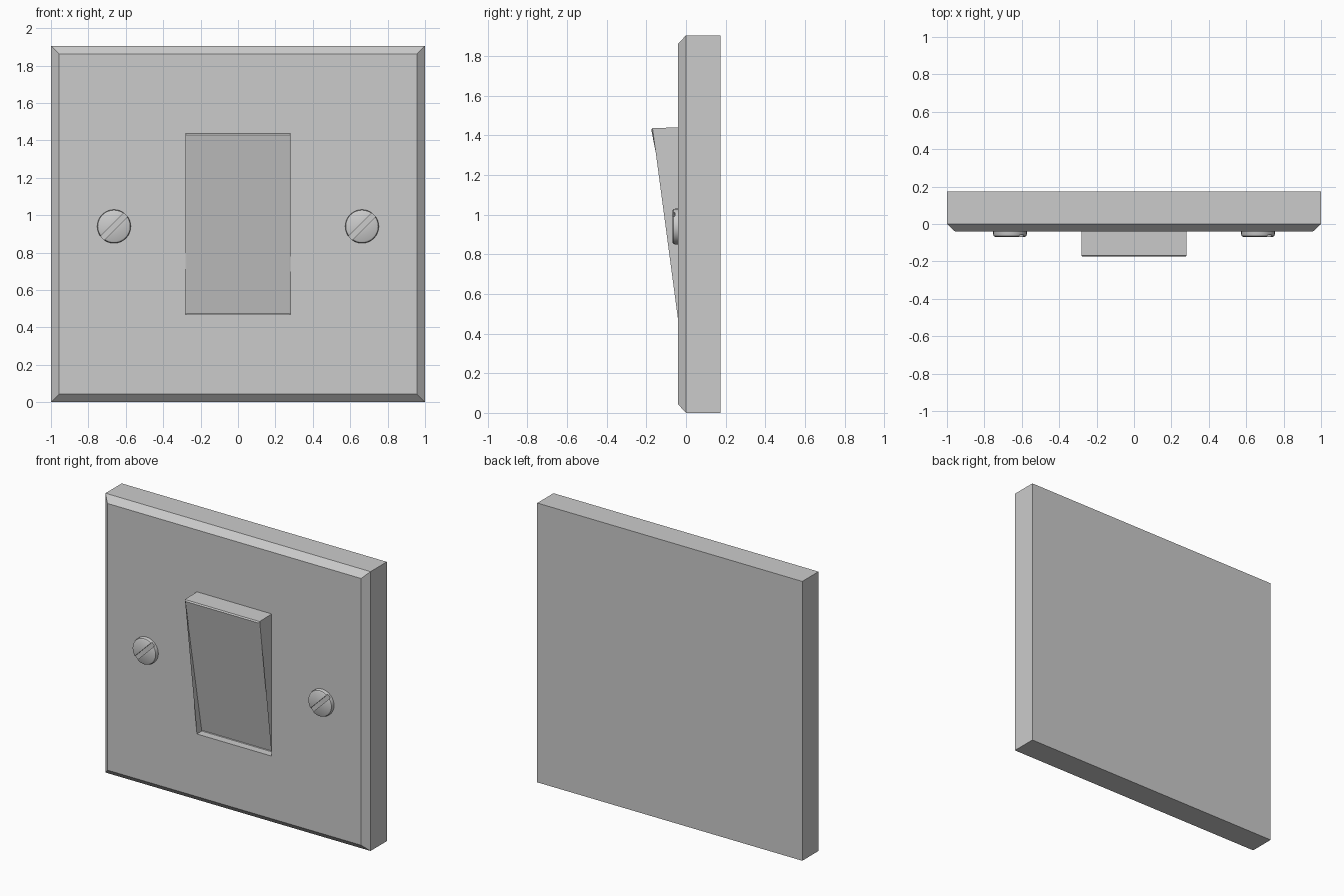
import bpy, bmesh, math
from mathutils import Matrix

if "Cube" in bpy.data.objects:
    bpy.data.objects.remove(bpy.data.objects["Cube"])


def make(name, bm):
    bmesh.ops.recalc_face_normals(bm, faces=bm.faces)
    me = bpy.data.meshes.new(name)
    bm.to_mesh(me)
    bm.free()
    ob = bpy.data.objects.new(name, me)
    bpy.context.scene.collection.objects.link(ob)
    return ob


def ring(bm, hw, z0, z1, y0, y1):
    """Rectangle with its own depth for bottom (y0) and top (y1)."""
    pts = [(-hw, y0, z0), (hw, y0, z0), (hw, y1, z1), (-hw, y1, z1)]
    return [bm.verts.new(p) for p in pts]


def bridge(bm, a, b):
    n = len(a)
    for i in range(n):
        j = (i + 1) % n
        bm.faces.new((a[i], a[j], b[j], b[i]))


H = 1.905
FRONT = -0.04
HOLE = (0.282, 0.47, 1.44)

# wall plate: closed back, chamfered front border, rocker opening
bm = bmesh.new()
rings = [ring(bm, 1, 0, H, 0.175, 0.175),
         ring(bm, 1, 0, H, 0, 0),
         ring(bm, 0.957, 0.043, H - 0.043, FRONT, FRONT),
         ring(bm, *HOLE, FRONT, FRONT)]
bm.faces.new(rings[0])
for a, b in zip(rings, rings[1:]):
    bridge(bm, a, b)
make("wall_plate", bm)

# rocker: top tilted out, bottom sunk into the opening, thin bevelled rim
bm = bmesh.new()
hole = ring(bm, *HOLE, FRONT, FRONT)
rim = ring(bm, 0.282, 0.47, 1.437, 0.012, -0.169)
face = ring(bm, 0.275, 0.474, 1.428, 0.015, -0.175)
# right side folds from the rocker's top corner to the opening's bottom corner
bm.faces.new((hole[0], hole[1], rim[1], rim[0]))
bm.faces.new((hole[2], hole[3], rim[3], rim[2]))
bm.faces.new((hole[1], hole[2], rim[2]))
bm.faces.new((hole[1], rim[2], rim[1]))
bm.faces.new((hole[3], hole[0], rim[3]))
bm.faces.new((hole[0], rim[0], rim[3]))
bridge(bm, rim, face)
bm.faces.new(face)
make("rocker_switch", bm)

# slotted screws with a rounded rim
PROFILE = [(0.09, -0.03), (0.09, -0.055), (0.087, -0.064), (0.079, -0.069)]
N = 32
for side, sx in (("left", -1), ("right", 1)):
    cx, cz = sx * 0.663, 0.94
    bm = bmesh.new()
    loops = [[bm.verts.new((cx + r * math.cos(2 * math.pi * i / N), y,
                            cz + r * math.sin(2 * math.pi * i / N)))
              for i in range(N)] for r, y in PROFILE]
    for a, b in zip(loops, loops[1:]):
        bridge(bm, a, b)
    bm.faces.new(loops[0])
    bm.faces.new(loops[-1])
    screw = make(side + "_screw", bm)

    # diagonal slot cutter
    bm = bmesh.new()
    bmesh.ops.create_cube(bm, size=1, matrix=Matrix.Translation((cx, -0.07, cz))
                          @ Matrix.Rotation(-math.pi / 4, 4, 'Y')
                          @ Matrix.Diagonal((0.24, 0.03, 0.028, 1)))
    cutter = make("slot_cutter", bm)
    cutter.hide_render = True
    mod = screw.modifiers.new("slot", 'BOOLEAN')
    mod.operation = 'DIFFERENCE'
    mod.solver = 'EXACT'
    mod.object = cutter
    bpy.ops.object.select_all(action='DESELECT')
    screw.select_set(True)
    bpy.context.view_layer.objects.active = screw
    bpy.ops.object.modifier_apply(modifier=mod.name)
    bpy.data.objects.remove(cutter)
    bpy.ops.object.shade_smooth_by_angle(angle=math.radians(35))
